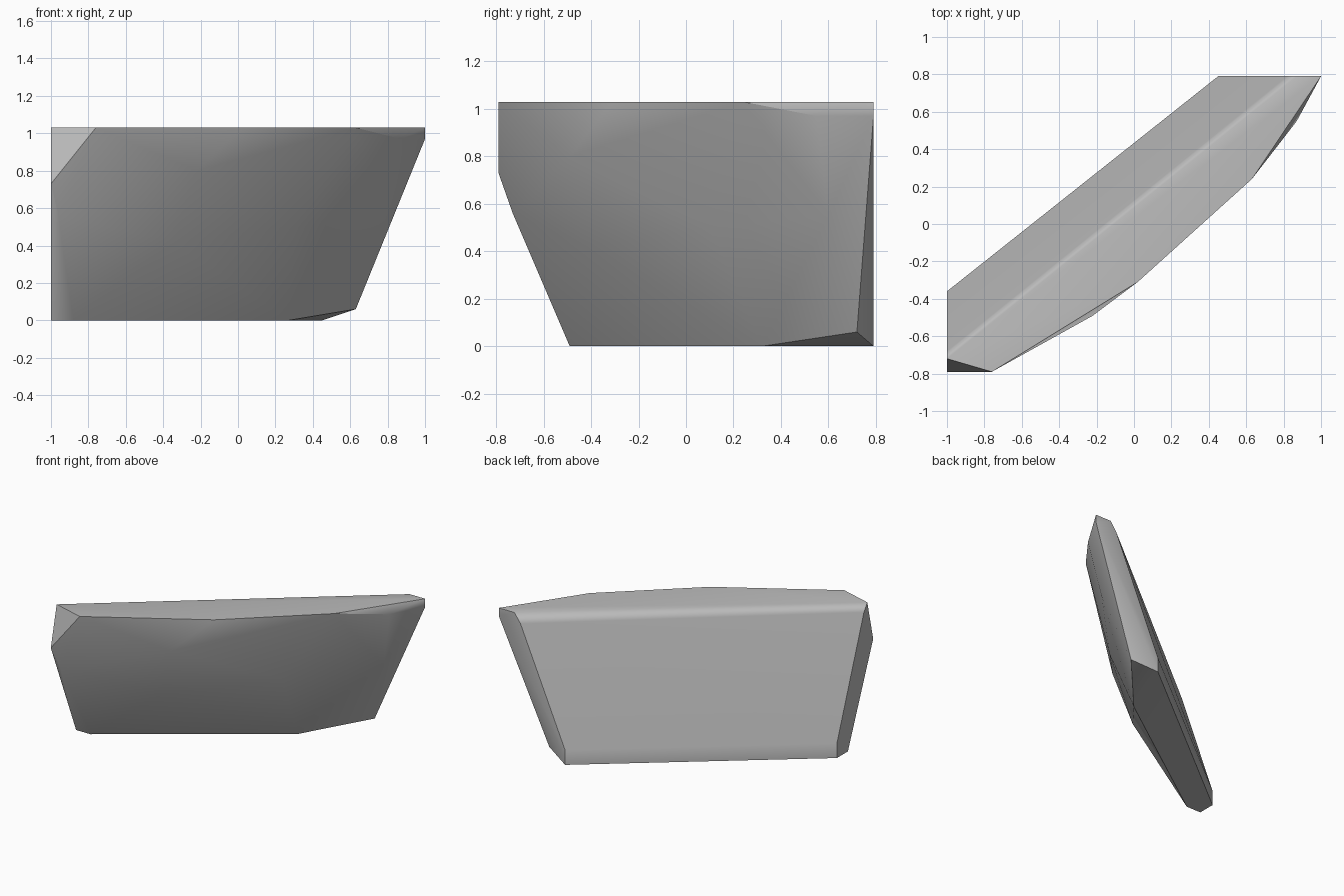
import bpy
import bmesh
import math
from mathutils import Vector

default_cube = bpy.data.objects.get("Cube")
if default_cube:
    bpy.data.objects.remove(default_cube, do_unlink=True)

# One plain stone colour
stone = bpy.data.materials.new("grey_stone")
stone.use_nodes = True
stone_colour = (0.5, 0.5, 0.5, 1)
stone.diffuse_color = stone_colour
stone.node_tree.nodes["Principled BSDF"].inputs["Base Color"].default_value = stone_colour

top = 1.03
back_end = 0.79

# Back profile: short upright foot, leaning slab, narrow crest chamfer
right_back = [(-1, -0.36, 0), (-1, -0.36, 0.11), (-1, -0.68, 0.97), (-1, -0.72, top)]
left_back = [(0.45, back_end, 0), (0.45, back_end, 0.11),
             (0.82, back_end, 0.96), (0.87, back_end, top)]

# Front rim along the top, with a dropped left corner
front_rim = [(-0.76, -0.79, top), (0.02, -0.31, top), (0.63, 0.24, top),
             (0.87, 0.55, 0.97), (1, back_end, 0.97), (1, back_end, top)]

# Bulging middle of the front and its chipped ends
front_belly = [(-1, -0.79, 0.73), (-0.96, -0.73, 0.56), (-0.22, -0.49, 0.8),
               (-0.34, -0.42, 0.42), (0.3, 0.1, 0.5), (0.79, 0.6, 0.55)]

# Front edge of the underside
front_foot = [(-1, -0.49, 0), (-0.88, -0.49, 0), (0.27, 0.32, 0), (0.63, 0.72, 0.06)]


def is_rounded_side(face):
    """Top and back faces, which blend into each other over the crest."""
    back_direction = Vector((-0.62, 0.78, 0))
    return face.normal.z > 0.95 or face.normal.dot(back_direction) > 0.85


def build_shard(name, points):
    """Wrap the corner points in a closed convex shell."""
    bm = bmesh.new()
    for point in points:
        bm.verts.new(point)
    bmesh.ops.convex_hull(bm, input=bm.verts[:])
    bmesh.ops.dissolve_limit(bm, angle_limit=math.radians(2),
                             verts=bm.verts[:], edges=bm.edges[:])
    bmesh.ops.recalc_face_normals(bm, faces=bm.faces[:])
    bm.normal_update()

    # Smooth shading over gentle folds and the crest, crisp elsewhere
    for face in bm.faces:
        face.smooth = True
    for edge in bm.edges:
        gentle = edge.calc_face_angle(math.pi) < math.radians(30)
        edge.smooth = gentle or all(is_rounded_side(f) for f in edge.link_faces)

    mesh = bpy.data.meshes.new(name)
    bm.to_mesh(mesh)
    bm.free()
    mesh.materials.append(stone)
    shard = bpy.data.objects.new(name, mesh)
    bpy.context.collection.objects.link(shard)

    # Let the broad faces dominate the shading
    weighted = shard.modifiers.new("weighted_normals", "WEIGHTED_NORMAL")
    weighted.keep_sharp = True
    return shard


build_shard("stone_slab", right_back + left_back + front_rim + front_belly + front_foot)
